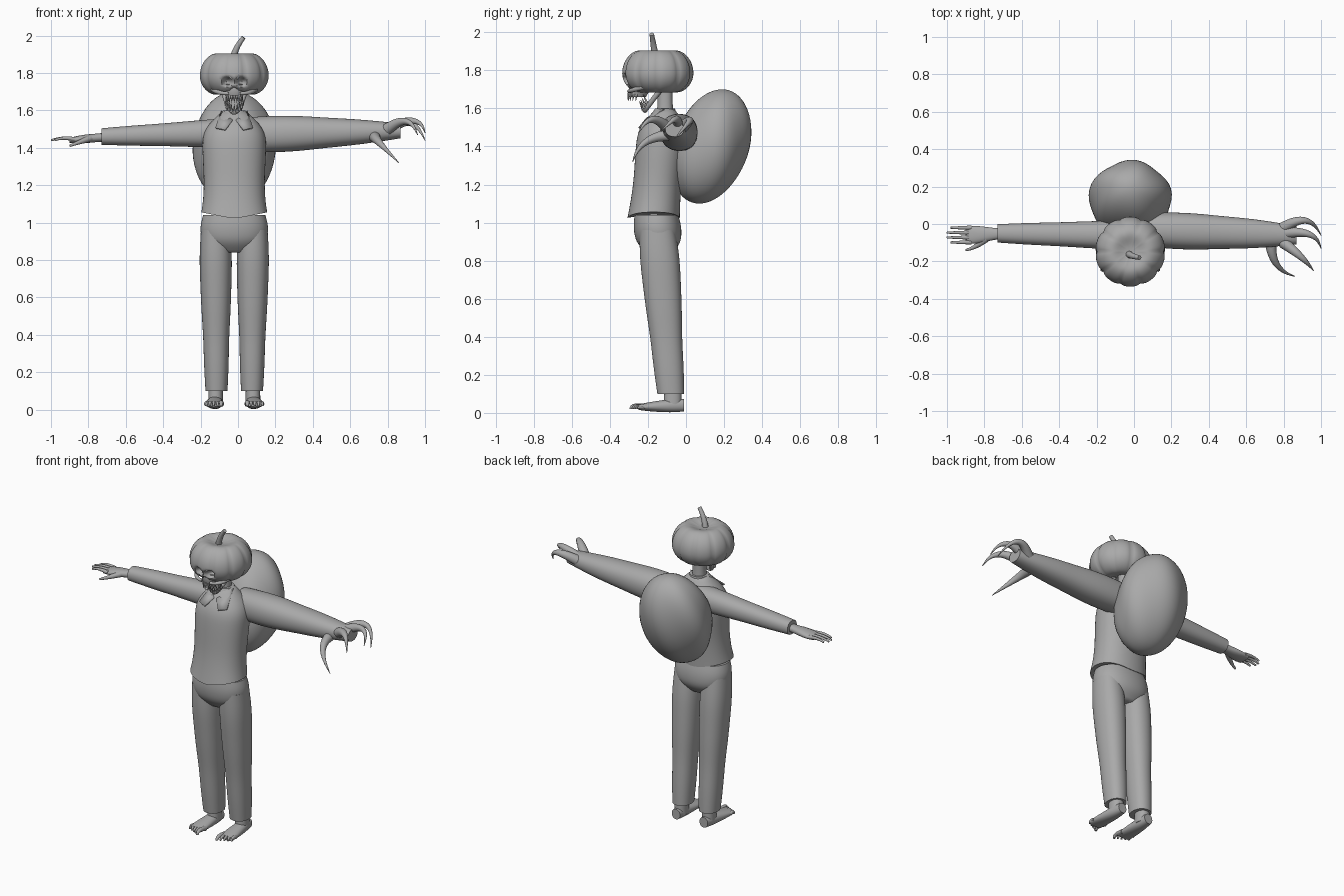
import bpy
import bmesh
import math
from mathutils import Vector

default_cube = bpy.data.objects.get("Cube")
if default_cube:
    bpy.data.objects.remove(default_cube, do_unlink=True)

tone = (.4, .4, .4, 1)
grey = bpy.data.materials.new("plain_grey")
grey.use_nodes = True
grey.diffuse_color = tone
grey.node_tree.nodes["Principled BSDF"].inputs["Base Color"].default_value = tone

MIDDLE = -.02        # body centre line
SIDES = (("left", 1), ("right", -1))


def finish(name, bm):
    """Turn a bmesh into a smooth shaded object."""
    bmesh.ops.recalc_face_normals(bm, faces=bm.faces[:])
    mesh = bpy.data.meshes.new(name)
    bm.to_mesh(mesh)
    bm.free()
    mesh.materials.append(grey)
    for polygon in mesh.polygons:
        polygon.use_smooth = True
    mesh.set_sharp_from_angle(angle=1)
    obj = bpy.data.objects.new(name, mesh)
    bpy.context.scene.collection.objects.link(obj)
    return obj


def skin(name, rings):
    """Bridge rings of points, cap both ends with a crisp rim, and subdivide."""
    bm = bmesh.new()
    crease = bm.edges.layers.float.new("crease_edge")
    loops = [[bm.verts.new(point) for point in ring] for ring in rings]
    for low, high in zip(loops, loops[1:]):
        for i in range(len(low)):
            bm.faces.new((low[i - 1], low[i], high[i], high[i - 1]))
    for end in (loops[0], loops[-1]):
        cap = bm.faces.new(end)
        for edge in cap.edges:
            edge[crease] = 1
    obj = finish(name, bm)
    smooth = obj.modifiers.new("smooth", "SUBSURF")
    smooth.levels = smooth.render_levels = 2
    return obj


def oval(centre, across, along, count, power):
    """Closed cross-section, slightly boxy when the power is below one."""
    ring = []
    for i in range(count):
        angle = math.tau * i / count
        c, s = math.cos(angle), math.sin(angle)
        ring.append(centre + across * math.copysign(abs(c) ** power, c)
                    + along * math.copysign(abs(s) ** power, s))
    return ring


def loft(name, start, end, widths, depth, end_depth=None):
    """Evenly spaced sections between two points; depth is a share of width."""
    start, end = Vector(start), Vector(end)
    if end_depth is None:
        end_depth = depth
    span = [abs(value) for value in end - start]
    main = span.index(max(span))
    axes = [Vector(axis) for i, axis in enumerate(((1, 0, 0), (0, 1, 0), (0, 0, 1))) if i != main]
    rings = []
    for i, width in enumerate(widths):
        share = i / (len(widths) - 1)
        ratio = depth + (end_depth - depth) * share
        rings.append(oval(start.lerp(end, share), axes[0] * width, axes[1] * width * ratio, 16, .9))
    return skin(name, rings)


def tube(name, start, bend, end, thick, tip):
    """Tapered tube along a single curved arc."""
    start, bend, end = Vector(start), Vector(bend), Vector(end)
    across, rings, steps = Vector((.3, .5, .8)), [], 6
    for i in range(steps + 1):
        t = i / steps
        before, after = start.lerp(bend, t), bend.lerp(end, t)
        tangent = (after - before).normalized()
        across = (across - tangent * across.dot(tangent)).normalized()
        radius = thick + (tip - thick) * t
        rings.append(oval(before.lerp(after, t), across * radius,
                          tangent.cross(across) * radius, 8, 1))
    return skin(name, rings)


def mirrored(side, point):
    """Place a point given for the left half on either side of the body."""
    x, y, z = point
    return (MIDDLE + side * x, y, z)


# Shirt, with the hem raised at the sides
shirt = loft("shirt", (MIDDLE, -.17, 1.02), (MIDDLE, -.11, 1.6),
             (.18, .17, .165, .17, .175, .17, .06), .78)
hem_height = min(vert.co.z for vert in shirt.data.vertices)
for vert in shirt.data.vertices:
    if vert.co.z < hem_height + .01:
        vert.co.z += abs(vert.co.x - MIDDLE) * .2

# Neck and pointed collar
loft("neck", (MIDDLE, -.11, 1.5), (MIDDLE, -.11, 1.72), (.05, .04, .04), 1)
loft("collar_band", (MIDDLE, -.12, 1.55), (MIDDLE, -.11, 1.6), (.09, .07, .06), .9)
for label, side in SIDES:
    bm = bmesh.new()
    corners = ((.01, -.21, 1.55), (.05, -.25, 1.5), (.1, -.23, 1.51), (.07, -.12, 1.6))
    bm.faces.new([bm.verts.new(mirrored(side, corner)) for corner in corners])
    flap = finish(label + "_collar_flap", bm)
    flap.modifiers.new("thickness", "SOLIDIFY").thickness = .01

# Trousers, ankles, feet and toes
loft("trouser_hips", (MIDDLE, -.155, 1.04), (MIDDLE, -.14, .84), (.17, .185, .185, .17, .1), .69)
for label, side in SIDES:
    def place(x, y, z):
        return mirrored(side, (x, y, z))

    loft(label + "_trouser_leg", place(.1, -.15, .96), place(.095, -.08, .1),
         (.08, .09, .085, .08, .07, .068, .06), 1.2)
    loft(label + "_ankle", place(.1, -.07, .03), place(.1, -.07, .2), (.04, .04, .035), 1.2)
    loft(label + "_foot", place(.1, -.01, .04), place(.11, -.25, .03),
         (.03, .04, .045, .05, .05), 1.1, .3)
    for toe in range(5):
        x = .07 + toe * .02
        tip = -.29 + toe * .01
        thick = .012 if toe else .017
        tube(f"{label}_toe_{toe + 1}", place(x, -.21, .03), place(x, tip, .05),
             place(x, tip, .02), thick, thick / 2)

# Slim right sleeve and hand
loft("right_sleeve", (-.05, -.06, 1.48), (-.73, -.05, 1.46), (.08, .075, .065, .06, .05), 1, .9)
loft("right_hand", (-.68, -.05, 1.46), (-.9, -.06, 1.44), (.03, .03, .04, .05, .045), .9, .3)
for finger in range(4):
    y = -.02 - finger * .026
    tip = -1 if finger in (1, 2) else -.98
    tube(f"right_finger_{finger + 1}", (-.87, y, 1.445), (-.94, y, 1.46), (tip, y, 1.44), .013, .006)
tube("right_thumb", (-.79, -.08, 1.45), (-.85, -.13, 1.43), (-.9, -.14, 1.41), .02, .006)

# Swollen left arm with curved claws
loft("left_arm", (.05, -.03, 1.47), (.87, -.06, 1.49), (.09, .1, .1, .09, .083, .07, .05), 1.05, .8)
claws = {
    "outer": ((.8, -.02, 1.5), (.94, .08, 1.6), (1, -.06, 1.44)),
    "middle": ((.8, -.05, 1.5), (.98, -.02, 1.6), (1, -.13, 1.48)),
    "inner": ((.8, -.1, 1.5), (.92, -.19, 1.6), (.96, -.25, 1.47)),
    "thumb": ((.73, -.09, 1.46), (.73, -.25, 1.45), (.86, -.28, 1.32)),
}
for label, arc in claws.items():
    tube(label + "_claw", *arc, .035, .002)

# Lumpy sack on the back, leaning outward towards its top
bm = bmesh.new()
bmesh.ops.create_uvsphere(bm, u_segments=48, v_segments=32, radius=1)
for vert in bm.verts:
    x, y, z = vert.co
    lump = 1 + .03 * math.sin(5 * math.atan2(y, x) + 2 * z) * math.hypot(x, y)
    vert.co = (MIDDLE + .22 * x * lump, .13 + .2 * y * lump + .06 * z, 1.4 + .3 * z)
finish("back_sack", bm)

# Ribbed pumpkin head with eye and nose hollows
bm = bmesh.new()
bmesh.ops.create_uvsphere(bm, u_segments=80, v_segments=48, radius=1)
hollows = ((-.036, 1.755, .022), (.036, 1.755, .022), (0, 1.71, .013))
for vert in bm.verts:
    x, y, z = vert.co
    flat = math.hypot(x, y)
    angle = math.atan2(y, x)
    groove = 1 - .05 * (1 - abs(math.sin(angle * 5))) ** 2
    radius = .187 * flat ** .75 * groove
    dimple = math.copysign(.04, z) * math.exp(-(flat * 3) ** 2)
    height = 1.785 + (.14 if z > 0 else .12) * z - dimple
    across, forward = radius * math.cos(angle), radius * math.sin(angle)
    if y < 0:
        for centre, level, size in hollows:
            distance = math.hypot(across - centre, height - level) / size
            forward += size * 2.5 * math.exp(-distance ** 4)
    vert.co = (MIDDLE + across, -.148 + forward, height)
finish("pumpkin_head", bm)
tube("stem", (-.03, -.16, 1.86), (-.02, -.17, 1.93), (.03, -.18, 1.99), .022, .013)

# Skull mouth: upper jaw, cheekbones, brows and open lower jaw
loft("upper_jaw", (MIDDLE, -.24, 1.74), (MIDDLE, -.25, 1.66), (.06, .06, .04), 1)
for label, side in SIDES:
    cheek = ((.12, -.2, 1.72), (.1, -.3, 1.69), (.03, -.3, 1.69))
    tube(label + "_cheekbone", *[mirrored(side, point) for point in cheek], .016, .01)
    brow = ((.01, -.32, 1.77), (.04, -.32, 1.81), (.07, -.3, 1.77))
    tube(label + "_brow", *[mirrored(side, point) for point in brow], .01, .006)
tube("lower_jaw", mirrored(1, (.055, -.14, 1.69)), (MIDDLE, -.3, 1.48),
     mirrored(-1, (.055, -.14, 1.69)), .015, .015)

# Pointed teeth along both jaws
teeth = 9
for tooth in range(teeth):
    angle = math.pi * (tooth + .5) / teeth
    c, s = math.cos(angle), math.sin(angle)
    for label, root, lean in (
            ("upper", (c * .04, -.25 - s * .05, 1.68), Vector((0, -.005, -.04))),
            ("lower", (c * .045, -.2 - s * .025, 1.635 - s * .045), Vector((0, -.02, .045)))):
        root = Vector(mirrored(1, root))
        tube(f"{label}_tooth_{tooth + 1}", root, root + lean / 2, root + lean, .008, .001)
